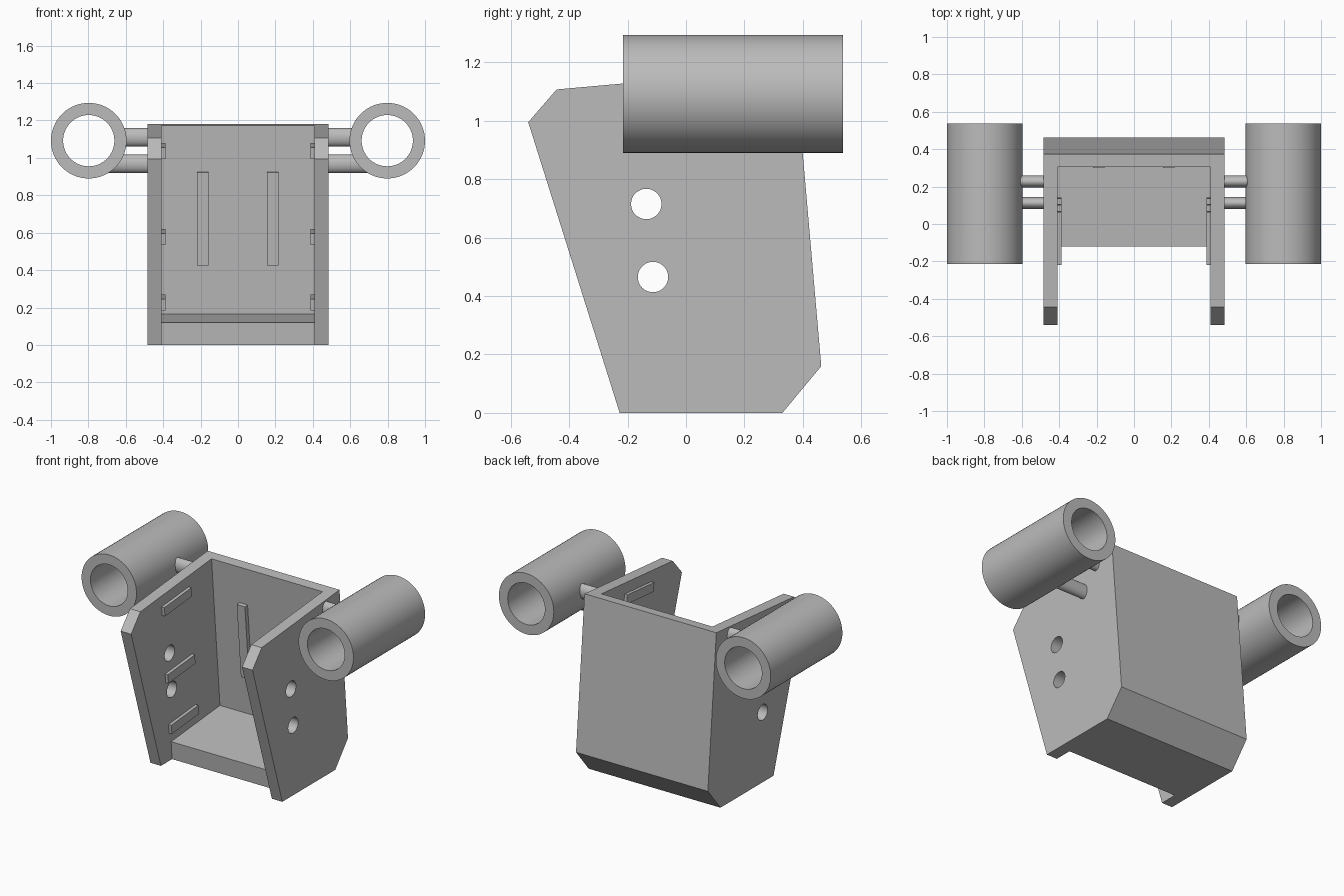
import bpy, bmesh, math

if "Cube" in bpy.data.objects:
    bpy.data.objects.remove(bpy.data.objects["Cube"])

grey = bpy.data.materials.new("plain_grey")
grey.diffuse_color = (0.5, 0.5, 0.5, 1)
grey.use_nodes = True
grey.node_tree.nodes["Principled BSDF"].inputs["Base Color"].default_value = grey.diffuse_color

TILT = math.radians(5)          # the whole holder leans forward
WALL_IN, WALL_OUT = 0.408, 0.485
TUBE_X, TUBE_Z, TUBE_R, BORE_R = 0.798, 1.092, 0.202, 0.137


def make(name, bm):
    bmesh.ops.recalc_face_normals(bm, faces=bm.faces)
    mesh = bpy.data.meshes.new(name)
    bm.to_mesh(mesh)
    bm.free()
    ob = bpy.data.objects.new(name, mesh)
    bpy.context.collection.objects.link(ob)
    mesh.materials.append(grey)
    return ob


def prism(name, profile, x0, x1):
    """Extrude a (y, z) profile from x0 to x1."""
    bm = bmesh.new()
    face = bm.faces.new([bm.verts.new((x0, y, z)) for y, z in profile])
    ext = bmesh.ops.extrude_face_region(bm, geom=[face])
    moved = [v for v in ext["geom"] if isinstance(v, bmesh.types.BMVert)]
    bmesh.ops.translate(bm, verts=moved, vec=(x1 - x0, 0, 0))
    return make(name, bm)


def ellipse(cy, cz, ry, rz, n=48):
    return [(cy + ry * math.cos(2 * math.pi * i / n),
             cz + rz * math.sin(2 * math.pi * i / n)) for i in range(n)]


def tilted_box(y, z, length, height):
    """Rectangle from its lower front corner, leaning with the holder."""
    c, s = math.cos(TILT), math.sin(TILT)
    return [(y + a * c - b * s, z + a * s + b * c)
            for a, b in ((0, 0), (length, 0), (length, height), (0, height))]


def smooth(ob):
    bpy.ops.object.select_all(action="DESELECT")
    ob.select_set(True)
    bpy.context.view_layer.objects.active = ob
    bpy.ops.object.shade_smooth_by_angle(angle=math.radians(30))


def cut(ob, cutter):
    bpy.context.view_layer.objects.active = ob
    mod = ob.modifiers.new("cut", "BOOLEAN")
    mod.operation, mod.solver, mod.object = "DIFFERENCE", "EXACT", cutter
    bpy.ops.object.modifier_apply(modifier=mod.name)
    bpy.data.objects.remove(cutter)


# Holder: solid side profile hollowed to leave walls, back and floor
holder = prism("holder", [(-0.227, 0), (0.33, 0), (0.463, 0.16), (0.374, 1.18),
                          (-0.443, 1.107), (-0.54, 0.995)], -WALL_OUT, WALL_OUT)
cut(holder, prism("hollow_cutter", [(-0.108, -0.02), (-0.12, 0.12), (0.393, 0.165),
                                    (0.298, 1.25), (-0.8, 1.25), (-0.8, -0.02)],
                  -WALL_IN, WALL_IN))
# Round holes through both side walls
for y, z in ((-0.136, 0.715), (-0.113, 0.465)):
    cut(holder, prism("hole_cutter", ellipse(y, z, 0.052, 0.052), -0.6, 0.6))
smooth(holder)

# Upright ribs on the back panel
for x in (-0.188, 0.186):
    prism("back_rib", tilted_box(0.342, 0.425, 0.035, 0.50), x - 0.03, x + 0.03)

for side in (-1, 1):
    # Short ribs on the inner faces of the side walls
    for y, z in ((-0.142, 0.185), (-0.178, 0.535), (-0.215, 0.995)):
        prism("side_rib", tilted_box(y, z, 0.285, 0.06),
              side * 0.387, side * (WALL_IN + 0.01))

    # Open tube
    bm = bmesh.new()
    n = 64
    rings = []
    for r, y in ((TUBE_R, -0.215), (TUBE_R, 0.538), (BORE_R, 0.538), (BORE_R, -0.215)):
        rings.append([bm.verts.new((side * TUBE_X + r * math.cos(2 * math.pi * i / n), y,
                                    TUBE_Z + r * math.sin(2 * math.pi * i / n)))
                      for i in range(n)])
    for k in range(4):
        a, b = rings[k], rings[(k + 1) % 4]
        for i in range(n):
            j = (i + 1) % n
            bm.faces.new((a[i], a[j], b[j], b[i]))
    smooth(make("tube", bm))

    # Oval rods joining wall and tube, ends shaped to stay inside the tube wall
    for y, z in ((0.227, 1.11), (0.112, 0.968)):
        rod = prism("tube_rod", ellipse(y, z, 0.033, 0.049, 32), side * 0.45, side * 0.65)
        for v in rod.data.vertices:
            if abs(v.co.x) > 0.6:
                v.co.x = side * (TUBE_X - math.sqrt(max(0, 0.182 ** 2 - (v.co.z - TUBE_Z) ** 2)))
        smooth(rod)
